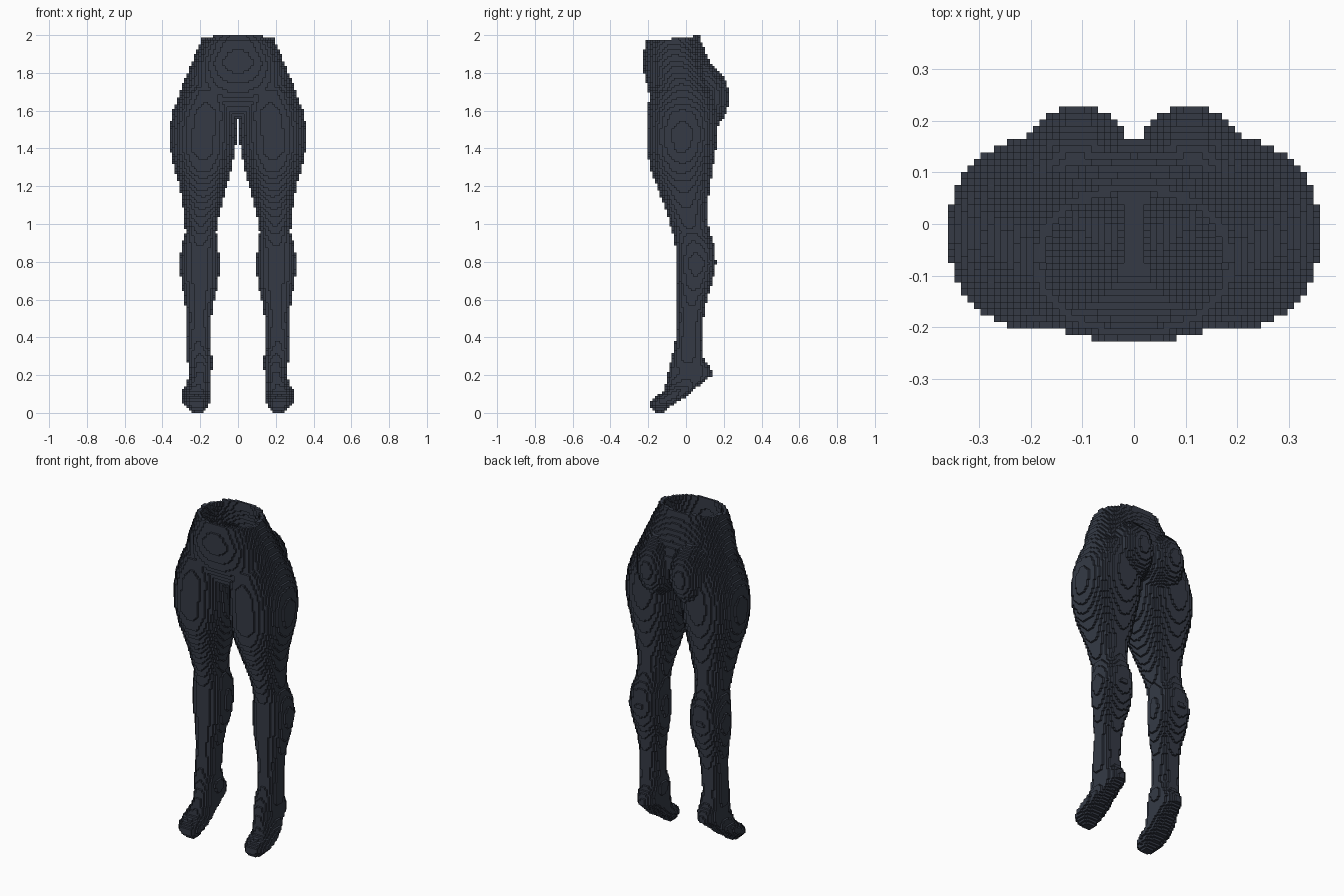
import bpy
import bmesh
from itertools import product

cube = bpy.data.objects.get("Cube")
if cube:
    bpy.data.objects.remove(cube, do_unlink=True)

V = 2 / 158                # block size
NX, NY, NZ = 28, 18, 158   # half width, half depth, height in blocks
SPLIT = 123                # layer where the hips begin

# Leg cross-sections: z, inner x, outer x, front y, back y
LEG = [
    (0.00, .185, .235, -.165, -.12), (0.03, .165, .275, -.19, -.085),
    (0.06, .15, .295, -.195, -.04), (0.085, .15, .295, -.16, .0),
    (0.12, .148, .292, -.115, .035), (0.16, .145, .27, -.105, .09),
    (0.20, .143, .26, -.10, .14), (0.24, .138, .262, -.09, .13),
    (0.29, .135, .27, -.075, .095), (0.35, .15, .272, -.06, .088),
    (0.50, .142, .272, -.047, .094), (0.60, .125, .282, -.05, .11),
    (0.68, .103, .298, -.05, .135), (0.79, .098, .312, -.05, .16),
    (0.88, .103, .298, -.055, .152), (0.96, .115, .277, -.073, .125),
    (1.03, .105, .285, -.093, .112), (1.10, .085, .293, -.115, .112),
    (1.20, .06, .31, -.155, .127), (1.29, .035, .335, -.188, .14),
    (1.38, .016, .355, -.203, .157), (1.48, .007, .362, -.203, .166),
    (1.58, .0, .35, -.203, .166), (1.70, .02, .305, -.19, .15),
    (1.80, .06, .235, -.14, .10),
]

# Hip cross-sections: z, half width, front y, back y
HIPS = [
    (1.555, .29, -.11, .10), (1.61, .33, -.155, .135), (1.70, .308, -.198, .165),
    (1.78, .275, -.218, .155), (1.85, .247, -.23, .13), (1.91, .222, -.224, .105),
    (1.96, .2, -.217, .083), (2.00, .187, -.217, .075),
]


def sample(table, z):
    """Blend the two cross-sections on either side of height z."""
    z = min(max(z, table[0][0]), table[-1][0])
    for a, b in zip(table, table[1:]):
        if z <= b[0]:
            t = (z - a[0]) / (b[0] - a[0])
            return [p + (q - p) * t for p, q in zip(a[1:], b[1:])]


def in_oval(x, y, x0, x1, y0, y1, power):
    u = abs(2 * x - x0 - x1) / (x1 - x0)
    v = abs(2 * y - y0 - y1) / (y1 - y0)
    return u ** power + v ** power <= 1


def in_buttock(x, y, z):
    return ((x - .11) / .125) ** 2 + ((y - .07) / .158) ** 2 + ((z - 1.67) / .19) ** 2 <= 1


# Fill the solid body with blocks, the right half copying the left
solid = set()
for k in range(NZ + 2):
    z = (k + .5) * V
    leg = sample(LEG, z) if z <= LEG[-1][0] else None
    hip = sample(HIPS, z) if z >= HIPS[0][0] else None
    for i, j in product(range(NX + 1), range(-NY, NY)):
        x, y = i * V, (j + .5) * V
        if ((leg and in_oval(x, y, *leg, 2.25))
                or (hip and in_oval(x, y, -hip[0], hip[0], hip[1], hip[2], 2.2))
                or (i > 0 and in_buttock(x, y, z))):
            solid.update({(i, j, k), (-i, j, k)})

# Hollow it to a thin wall and trim the stepped, open waist
around = [d for d in product((-1, 0, 1), repeat=3) if any(d)]


def waist_layer(j):
    y = (j + .5) * V
    return 156 if y < -.08 else 157 if y < .035 else 158


shell = {
    (i, j, k) for i, j, k in solid
    if k < waist_layer(j)
    and any(k + c >= 0 and (i + a, j + b, k + c) not in solid for a, b, c in around)
    or k == 0
}

# Corner loops for the six faces of a block
SIDES = {
    (1, 0, 0): ((1, 0, 0), (1, 1, 0), (1, 1, 1), (1, 0, 1)),
    (-1, 0, 0): ((0, 0, 0), (0, 0, 1), (0, 1, 1), (0, 1, 0)),
    (0, 1, 0): ((0, 1, 0), (0, 1, 1), (1, 1, 1), (1, 1, 0)),
    (0, -1, 0): ((0, 0, 0), (1, 0, 0), (1, 0, 1), (0, 0, 1)),
    (0, 0, 1): ((0, 0, 1), (1, 0, 1), (1, 1, 1), (0, 1, 1)),
    (0, 0, -1): ((0, 0, 0), (0, 1, 0), (1, 1, 0), (1, 0, 0)),
}

slate = bpy.data.materials.new("dark_slate")
slate.use_nodes = True
COLOUR = (.035, .042, .06, 1)
slate.diffuse_color = COLOUR
shader = slate.node_tree.nodes["Principled BSDF"]
shader.inputs["Base Color"].default_value = COLOUR
shader.inputs["Roughness"].default_value = .8


def build_blocks(name, blocks):
    """Make one flat-shaded mesh from the exposed faces of its blocks."""
    bm = bmesh.new()
    verts = {}
    for i, j, k in blocks:
        for (a, b, c), corners in SIDES.items():
            if (i + a, j + b, k + c) in shell:
                continue
            loop = []
            for p, q, r in corners:
                key = (i + p, j + q, k + r)
                if key not in verts:
                    verts[key] = bm.verts.new(((key[0] - .5) * V, key[1] * V, key[2] * V))
                loop.append(verts[key])
            bm.faces.new(loop)
    mesh = bpy.data.meshes.new(name)
    bm.to_mesh(mesh)
    bm.free()
    mesh.materials.append(slate)
    bpy.context.collection.objects.link(bpy.data.objects.new(name, mesh))


build_blocks("hips", [s for s in shell if s[2] >= SPLIT])
build_blocks("left_leg", [s for s in shell if s[2] < SPLIT and s[0] >= 0])
build_blocks("right_leg", [s for s in shell if s[2] < SPLIT and s[0] < 0])
